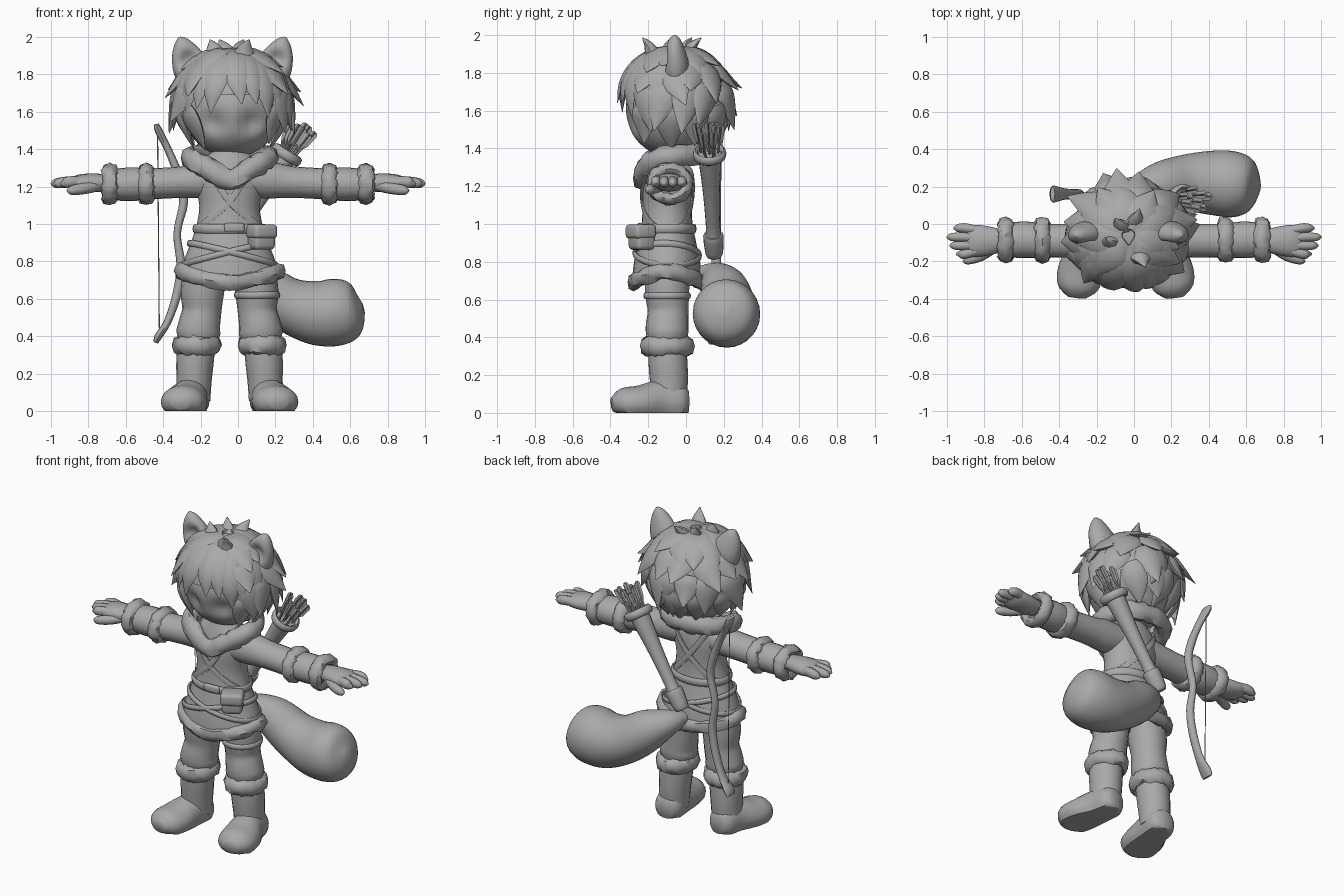
import bpy, bmesh, math, random
from mathutils import Vector, Matrix

cube = bpy.data.objects.get("Cube")
if cube:
    bpy.data.objects.remove(cube, do_unlink=True)

rng = random.Random(7)
X, Y, Z = Vector((1, 0, 0)), Vector((0, 1, 0)), Vector((0, 0, 1))
BODY, HEAD = -.045, -.03          # centre lines of body and head
SIDES = (("left", 1), ("right", -1))
parts = []

clay = bpy.data.materials.new("clay_grey")
clay.use_nodes = True
GREY = (.4, .4, .4, 1)
clay.diffuse_color = GREY
clay.node_tree.nodes["Principled BSDF"].inputs["Base Color"].default_value = GREY


def finish(name, bm):
    bmesh.ops.recalc_face_normals(bm, faces=bm.faces)
    mesh = bpy.data.meshes.new(name)
    bm.to_mesh(mesh)
    bm.free()
    mesh.materials.append(clay)
    obj = bpy.data.objects.new(name, mesh)
    bpy.context.collection.objects.link(obj)
    parts.append(obj)
    return obj


def spline(rows, steps, closed):
    """Smooth curve through rows of (x, y, z, half width, half depth)."""
    n, out = len(rows), []
    pick = (lambda i: rows[i % n]) if closed else (lambda i: rows[min(max(i, 0), n - 1)])
    for i in range(n if closed else n - 1):
        for s in range(steps):
            t = s / steps
            out.append([.5 * (2 * b + (c - a) * t + (2 * a - 5 * b + 4 * c - d) * t * t
                              + (3 * b - a - 3 * c + d) * t ** 3)
                        for a, b, c, d in zip(pick(i - 1), pick(i), pick(i + 1), pick(i + 2))])
    return out if closed else out + [list(rows[-1])]


def tube(name, rows, ref=Z, sides=14, steps=4, closed=False, fuzz=0, floor=False):
    """Sweep an oval along a smooth curve; ref fixes how the oval is turned."""
    pts = spline(rows, steps, closed)
    n, bm, rings = len(pts), bmesh.new(), []
    for i, p in enumerate(pts):
        prev = pts[i - 1] if closed or i else p
        nxt = pts[(i + 1) % n] if closed or i < n - 1 else p
        t = (Vector(nxt[:3]) - Vector(prev[:3])).normalized()
        u = ref.cross(t).normalized()
        v = t.cross(u).normalized()
        ring = []
        for k in range(sides):
            ang = math.tau * k / sides
            r = 1 + fuzz * rng.uniform(-1, 1)
            co = Vector(p[:3]) + r * (u * max(p[3], .001) * math.cos(ang)
                                      + v * max(p[4], .001) * math.sin(ang))
            if floor:
                co.z = max(co.z, 0)
            ring.append(bm.verts.new(co))
        rings.append(ring)
    for i in range(n if closed else n - 1):
        a, b = rings[i], rings[(i + 1) % n]
        for k in range(sides):
            j = (k + 1) % sides
            bm.faces.new((a[k], a[j], b[j], b[k]))
    if not closed:
        bm.faces.new(rings[0])
        bm.faces.new(rings[-1])
    return finish(name, bm)


def band(name, centre, axis, ru, rv, thick, height, fuzz=0, wave=0):
    """Closed ring around an axis; wave lifts its front and back."""
    axis = Vector(axis).normalized()
    u = (Y.cross(axis)).normalized()
    v = axis.cross(u)
    rows = []
    for k in range(16):
        ang = math.tau * k / 16
        co = Vector(centre) + u * ru * math.cos(ang) + v * rv * math.sin(ang)
        co -= axis * wave * math.cos(2 * ang)
        rows.append((*co, thick, height))
    return tube(name, rows, axis, sides=8, steps=2, closed=True, fuzz=fuzz)


def ball(name, centre, radii, keep=None):
    bm = bmesh.new()
    bmesh.ops.create_uvsphere(bm, u_segments=40, v_segments=28, radius=1)
    bm.transform(Matrix.Translation(centre) @ Matrix.Diagonal((*radii, 1)))
    if keep:
        drop = [f for f in bm.faces if not keep(f.calc_center_median())]
        bmesh.ops.delete(bm, geom=drop, context='FACES')
    return finish(name, bm)


def dent(obj, centre, radius, depth):
    """Press a soft hollow into the front of a part."""
    for v in obj.data.vertices:
        d = (v.co - Vector(centre)).length / radius
        v.co.y += depth * math.exp(-d * d)


def box(name, centre, size, turn=0, bevel=.015):
    bm = bmesh.new()
    bmesh.ops.create_cube(bm, size=1)
    bm.transform(Matrix.Diagonal((*size, 1)))
    bmesh.ops.bevel(bm, geom=bm.edges[:], offset=bevel, segments=3, affect='EDGES', profile=.5)
    bm.transform(Matrix.Translation(centre) @ Matrix.Rotation(turn, 4, 'Z'))
    return finish(name, bm)


def side_rows(cx, s, rows):
    return [(cx + s * r[0], *r[1:]) for r in rows]


# Tunic, fur hem and collar
tube("tunic", [(BODY, -.1, z, a, b) for z, a, b in (
    (.71, .265, .185), (.8, .245, .175), (.92, .2, .15), (1, .175, .135), (1.1, .162, .13),
    (1.22, .185, .13), (1.31, .17, .115), (1.39, .09, .09))], Y, sides=28)
band("hem_fur", (BODY, -.1, .72), Z, .265, .178, .03, .042, fuzz=.2, wave=-.028)
half = [(.12, .065, 1.375), (.2, -.04, 1.36), (.2, -.15, 1.345), (.12, -.215, 1.3)]
loop = [(0, .09, 1.375)] + half + [(0, -.232, 1.235)] + [(-x, y, z) for x, y, z in half[::-1]]
tube("collar_fur", [(BODY + x, y, z, .05, .058) for x, y, z in loop], Z, sides=9,
     steps=4, closed=True, fuzz=.15)

# Chest straps, belts, buckle and pouch
strap = [(.12, -.1, 1.35), (.1, -.21, 1.28), (0, -.233, 1.12), (-.14, -.183, 1),
         (-.18, -.1, .97), (-.13, -.01, 1), (0, .035, 1.14), (.1, .02, 1.28)]
for side, s in SIDES:
    tube(side + "_chest_strap", [(BODY + s * x, y, z, .009, .02) for x, y, z in strap],
         Z, sides=6, closed=True)
    band(side + "_slung_belt", (BODY + .015 * s, -.1, .84), (s * .25, .05, 1),
         .24, .174, .011, .017)
band("belt", (BODY, -.1, .975), Z, .187, .145, .011, .025)
box("buckle", (-.02, -.245, .98), (.11, .03, .05), .05)
box("pouch", (.125, -.235, .925), (.125, .11, .125), .5, .025)
box("pouch_flap", (.127, -.24, .96), (.138, .122, .075), .5, .02)

# Sleeves, cuffs and hands
fingers = [(-.16, .95), (-.115, .985), (-.07, 1), (-.022, .965)]
for side, s in SIDES:
    tube(side + "_sleeve", side_rows(0, s, [
        (.06, -.1, 1.235, .09, .1), (.16, -.095, 1.235, .1, .095), (.28, -.09, 1.225, .085, .09),
        (.46, -.09, 1.215, .083, .09), (.58, -.085, 1.212, .09, .098),
        (.7, -.085, 1.21, .08, .09)]), Y, sides=20)
    for place, x in (("elbow", .49), ("wrist", .685)):
        band(f"{side}_{place}_fur", (s * x, -.085, 1.213), X, .08, .092, .032, .042, fuzz=.17)
    tube(side + "_palm", side_rows(0, s, [
        (.7, -.09, 1.22, .045, .06), (.78, -.09, 1.22, .05, .08),
        (.86, -.09, 1.22, .042, .088), (.915, -.09, 1.22, .012, .07)]), Y)
    for i, (y, tip) in enumerate(fingers):
        tube(f"{side}_finger_{i}", side_rows(0, s, [
            (.83, .75 * y - .02, 1.225, .028, .025), (.9, y, 1.225, .03, .027),
            (tip - .025, y, 1.217, .025, .022), (tip, y, 1.212, .005, .005)]), Y, sides=10)
    tube(side + "_thumb", side_rows(0, s, [
        (.75, -.12, 1.205, .03, .035), (.82, -.17, 1.19, .03, .03),
        (.89, -.195, 1.18, .025, .023), (.915, -.2, 1.18, .004, .004)]), Y, sides=10)

# Trousers and boots
for side, s in SIDES:
    tube(side + "_trouser", side_rows(BODY, s, [
        (.125, -.1, .8, .115, .12), (.145, -.1, .64, .116, .117), (.148, -.095, .54, .105, .108),
        (.162, -.1, .46, .112, .113), (.168, -.1, .41, .116, .11), (.175, -.1, .34, .085, .09)]),
        Y, sides=20)
    tube(side + "_boot_shaft", side_rows(BODY, s, [
        (.175, -.1, .37, .1, .1), (.185, -.095, .26, .1, .103), (.19, -.09, .16, .094, .1),
        (.195, -.09, .06, .092, .09)]), Y, sides=20)
    tube(side + "_boot_foot", side_rows(BODY, s, [
        (.19, .012, .06, .055, .06), (.195, -.03, .06, .088, .1), (.21, -.13, .06, .098, .115),
        (.24, -.25, .05, .122, .095), (.255, -.34, .05, .108, .08),
        (.262, -.392, .045, .05, .035)]), Z, sides=20, floor=True)
    band(side + "_boot_fur", (BODY + s * .175, -.1, .352), Z, .1, .112, .031, .048, fuzz=.17)
band("thigh_band", (BODY + .147, -.1, .62), Z, .114, .116, .01, .018)

# Head with eye hollows
face = ball("face", (HEAD, -.07, 1.605), (.258, .25, .25))
for x in (-.135, .075):
    dent(face, (x, -.3, 1.54), .06, .05)

# Hair: cap, then rows of overlapping locks
CAP, CAP_R = Vector((HEAD, -.06, 1.66)), (.297, .285, .262)
ball("hair_cap", CAP, CAP_R, lambda c: c.z > 1.45 and (c.y > -.17 or c.z > 1.68))


def lock(name, az, start, end, flick, w, sway=0):
    def direction(az, el):
        az, el = math.radians(az), math.radians(el)
        return Vector((math.cos(az) * math.cos(el), math.sin(az) * math.cos(el), math.sin(el)))
    rows = []
    for k, part in enumerate((.6, 1, .95, .6, .03)):
        t = k / 4
        d = direction(az + sway * t, start + (end - start) * t) * (1 + flick * t ** 3)
        co = CAP + Vector([a * b for a, b in zip(d, CAP_R)])
        rows.append((*co, w * part, .34 * w * part))
    tube(name, rows, direction(az, (start + end) / 2), sides=8, steps=3)


layers = (("crown", 84, 28, 9, .14, .1), ("middle", 48, 2, 10, .26, .085),
          ("lower", 20, -24, 11, .28, .078), ("nape", -6, -50, 10, .2, .075))
for layer, start, end, count, flick, w in layers:
    for i in range(count):
        az = -34 + 248 * i / (count - 1)
        lock(f"{layer}_lock_{i}", az, start, end + rng.uniform(-9, 9),
             flick + rng.uniform(-.06, .06), w, rng.uniform(-18, 18))
for i in range(9):
    lock(f"fringe_{i}", -150 + 15 * i, 80, -9 - 5 * abs(i - 4) + (i % 3) * 5, .08, .085,
         9 if i > 3 else -7)
for i, (x, y, dx, dy) in enumerate(((.0, .0, .03, .08), (-.12, -.1, -.03, .02),
                                    (.03, -.17, .03, -.06), (-.06, -.02, -.04, .05))):
    tube(f"top_tuft_{i}", [(x, y, 1.88, .07, .05), (x + .4 * dx, y + .4 * dy, 1.94, .04, .028),
                           (x + dx, y + dy, 1.985, .003, .003)], Y, sides=8)

# Animal ears with hollow fronts
for side, s in SIDES:
    ear = tube(side + "_ear", side_rows(HEAD, s, [
        (.2, -.05, 1.74, .085, .06), (.225, -.055, 1.84, .094, .07), (.25, -.06, 1.91, .078, .058),
        (.272, -.06, 1.97, .042, .034), (.285, -.06, 1.998, .008, .008)]), Y, sides=20, steps=6)
    dent(ear, (HEAD + s * .23, -.13, 1.88), .05, .055)

# Bushy tail
tube("tail", [(-.04, .06, .74, .035, .035), (.02, .15, .72, .085, .08), (.13, .2, .66, .125, .125),
              (.27, .22, .57, .15, .145), (.42, .22, .525, .172, .172), (.54, .21, .53, .175, .178),
              (.625, .2, .54, .135, .14), (.67, .195, .55, .03, .03)], Z, sides=28, steps=5)

# Quiver with arrows, slung across the back
top, bottom = Vector((.26, .125, 1.37)), Vector((-.08, .15, .83))
axis = (top - bottom).normalized()
profile = ((0, .025), (.02, .045), (.2, .054), (.24, .038), (.6, .044), (.9, .058), (1, .062))
tube("quiver", [(*bottom.lerp(top, t), r, r) for t, r in profile], Y, sides=16)
band("quiver_rim", top, axis, .075, .075, .014, .026)
for i in range(10):
    ang, r = i * 2.4, .018 * math.sqrt(i)
    out = Vector((math.cos(ang) * r, math.sin(ang) * r, 0))
    tip = top + axis * rng.uniform(.13, .21) + out * 1.6
    root = top - axis * .1 + out * .7
    tube(f"arrow_{i}", [(*root, .007, .007), (*tip, .007, .007)], Y, sides=6, steps=1)
    for k, ref in enumerate((X, Y)):
        tube(f"fletching_{i}_{k}", [(*root.lerp(tip, t), w, .004) for t, w in (
            (.55, .005), (.68, .02), (.95, .022), (1, .012))], ref, sides=4, steps=1)

# Recurve bow and string
tube("bow", [(-.435, .16, 1.535, .012, .04), (-.425, .16, 1.5, .02, .045),
             (-.37, .16, 1.39, .02, .03), (-.315, .16, 1.25, .024, .027),
             (-.29, .16, 1.12, .024, .025), (-.325, .16, .95, .02, .025),
             (-.305, .16, .78, .024, .025), (-.325, .16, .63, .024, .027),
             (-.375, .16, .48, .02, .03), (-.425, .16, .4, .02, .045),
             (-.44, .16, .365, .012, .04)], Y, sides=12)
tube("bow_string", [(-.43, .16, 1.51, .003, .003), (-.42, .16, .39, .003, .003)], Y, sides=6)

# Smooth shading that keeps hard edges
bpy.ops.object.select_all(action='DESELECT')
for part in parts:
    part.select_set(True)
bpy.context.view_layer.objects.active = parts[0]
bpy.ops.object.shade_smooth_by_angle(angle=math.radians(50))
